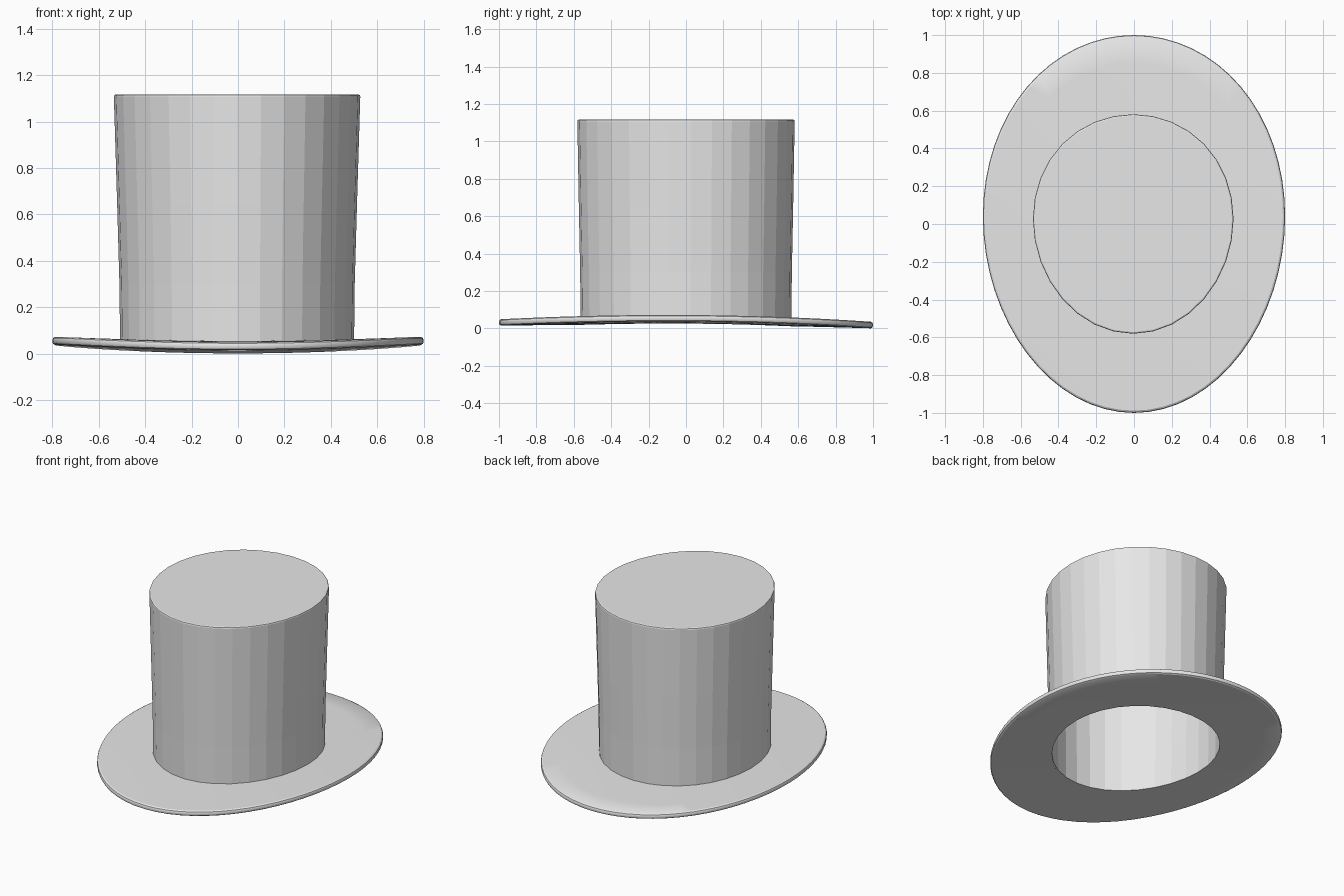
import bpy
import bmesh
from math import sin, cos, tau

if "Cube" in bpy.data.objects:
    bpy.data.objects.remove(bpy.data.objects["Cube"], do_unlink=True)

felt = bpy.data.materials.new("grey felt")
felt.use_nodes = True
felt.diffuse_color = (0.8, 0.8, 0.8, 1)
felt.node_tree.nodes["Principled BSDF"].inputs["Base Color"].default_value = (0.8, 0.8, 0.8, 1)


def saddle(x, y):
    """Middle height of the brim: sides curl up, front and back dip."""
    return 0.037 + 0.028 * x * x - 0.012 * y * y - 0.007 * y


def loft(name, rings, segments, closed, shift=0.0):
    """Skin oval rings (x radius, y radius, height, follows the saddle)."""
    bm = bmesh.new()
    loops = []
    for rx, ry, z, bent in rings:
        loop = []
        for i in range(segments):
            a = tau * i / segments
            x = rx * cos(a)
            y = ry * sin(a) + 0.05 * rx * cos(a) ** 2
            loop.append(bm.verts.new((x + shift, y, z + (saddle(x, y) if bent else 0))))
        loops.append(loop)
    pairs = list(zip(loops, loops[1:]))
    if closed:
        pairs.append((loops[-1], loops[0]))
    else:
        bm.faces.new(loops[0])
        bm.faces.new(loops[-1])
    for low, high in pairs:
        for i in range(segments):
            j = (i + 1) % segments
            bm.faces.new((low[i], low[j], high[j], high[i]))
    bmesh.ops.recalc_face_normals(bm, faces=bm.faces)
    mesh = bpy.data.meshes.new(name)
    bm.to_mesh(mesh)
    bm.free()
    mesh.materials.append(felt)
    obj = bpy.data.objects.new(name, mesh)
    bpy.context.collection.objects.link(obj)
    return obj


# Brim: oval slab with a hole, rounded rim and saddle bend
half = 0.0175
upper = [(0.495, 0.552, half, True), (0.6, 0.7, half, True),
         (0.7, 0.85, half, True), (0.788, 0.988, half, True),
         (0.797, 0.997, half * 0.7, True), (0.8, 1.0, half * 0.3, True)]
lower = [(rx, ry, -z, True) for rx, ry, z, bent in reversed(upper)]
brim = loft("brim", upper + lower, 64, True)
bpy.ops.object.select_all(action="DESELECT")
bpy.context.view_layer.objects.active = brim
brim.select_set(True)
bpy.ops.object.shade_smooth_by_angle()

# Crown: hollow flared tube, open below, with a softened top edge
wall = 0.018
outer = [(0.504, 0.563, -half, True), (0.507, 0.566, 0.3, False),
         (0.517, 0.573, 0.65, False), (0.531, 0.581, 1.107, False)]
inner = [(rx - wall, ry - wall, z, bent) for rx, ry, z, bent in reversed(outer)]
inner[0] = (inner[0][0], inner[0][1], 1.098, False)
top_edge = [(0.529, 0.579, 1.114, False), (0.523, 0.573, 1.117, False)]
loft("crown", inner + outer + top_edge, 32, False, shift=-0.004)
